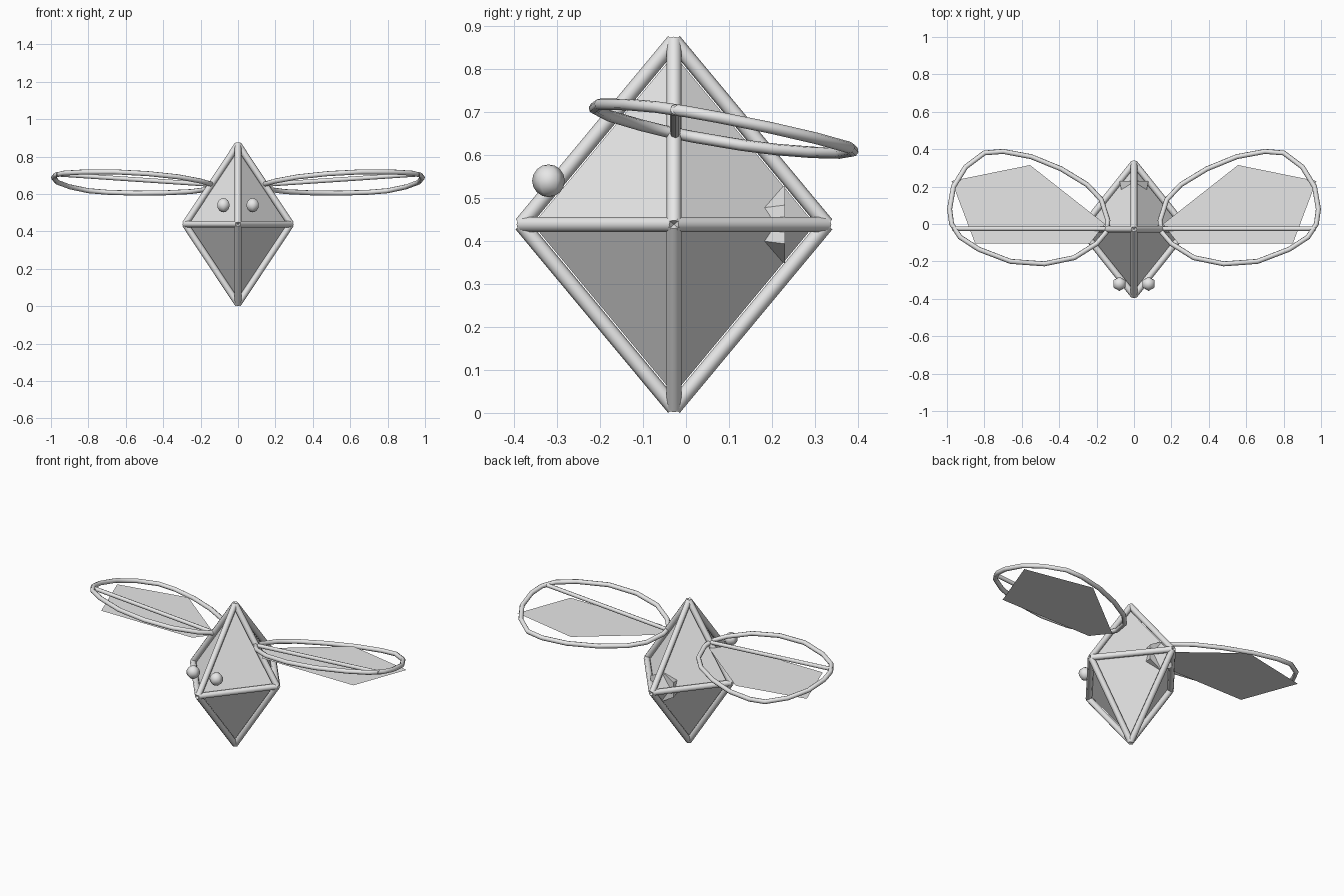
import bpy
import bmesh
from math import pi
from mathutils import Vector

if "Cube" in bpy.data.objects:
    bpy.data.objects.remove(bpy.data.objects["Cube"])

# One shared colour
grey = bpy.data.materials.new("light_grey")
grey.use_nodes = True
grey.diffuse_color = (0.8, 0.8, 0.8, 1)
grey.node_tree.nodes["Principled BSDF"].inputs["Base Color"].default_value = (0.8, 0.8, 0.8, 1)

CENTRE = Vector((0, -0.028, 0.4385))
HALF = Vector((0.283, 0.355, 0.427))


def finish(name, smooth=True):
    obj = bpy.context.object
    obj.name = name
    obj.data.materials.clear()
    obj.data.materials.append(grey)
    if smooth:
        bpy.ops.object.shade_smooth_by_angle(angle=pi / 3)
    return obj


def rod(name, a, b, radius):
    a, b = Vector(a), Vector(b)
    bpy.ops.mesh.primitive_cylinder_add(
        vertices=8, radius=radius, depth=(b - a).length, location=(a + b) / 2,
        rotation=(b - a).to_track_quat("Z", "Y").to_euler())
    return finish(name)


def mesh_object(name, bm):
    mesh = bpy.data.meshes.new(name)
    bm.to_mesh(mesh)
    bm.free()
    obj = bpy.data.objects.new(name, mesh)
    bpy.context.collection.objects.link(obj)
    mesh.materials.append(grey)
    return obj


# Corner points of the diamond-shaped body
corners = []
for axis in range(3):
    for sign in (-1, 1):
        offset = Vector()
        offset[axis] = sign * HALF[axis]
        corners.append(offset)

# Faceted core, sitting just inside the frame
bm = bmesh.new()
for c in corners:
    bm.verts.new(CENTRE + c * 0.925)
bmesh.ops.convex_hull(bm, input=bm.verts)
bmesh.ops.recalc_face_normals(bm, faces=bm.faces)
mesh_object("body_core", bm)

# Frame rods along all twelve edges
for i, a in enumerate(corners):
    for j in range(i + 1, 6):
        if i // 2 != j // 2:
            rod("frame_rod", CENTRE + a, CENTRE + corners[j], 0.0178)

# Six-sided tail, wide end to the back
bpy.ops.mesh.primitive_cone_add(vertices=6, radius1=0.09, radius2=0, depth=0.36,
                                location=(0, 0.05, 0.4385), rotation=(pi / 2, 0, 0))
tail = finish("tail", smooth=False)

# Wing outline and membrane, seen from above
OUTLINE = [(0.14, 0.02), (0.175, 0.13), (0.25, 0.21), (0.39, 0.295), (0.55, 0.36),
           (0.70, 0.388), (0.80, 0.38), (0.90, 0.305), (0.965, 0.2), (0.986, 0.08),
           (0.975, 0.0), (0.93, -0.07), (0.83, -0.135), (0.66, -0.2), (0.48, -0.213),
           (0.32, -0.18), (0.2, -0.105), (0.145, -0.04)]
MEMBRANE = [(0.155, 0.0), (0.235, -0.103), (0.85, -0.103), (0.975, 0.23), (0.556, 0.315)]


def wing_height(x, y):
    return 0.636 + 0.067 * x - 0.19 * y


for side, label in ((1, "left"), (-1, "right")):
    # Eye
    bpy.ops.mesh.primitive_uv_sphere_add(segments=6, ring_count=8, radius=0.038,
                                         location=(side * 0.078, -0.32, 0.54))
    finish(label + "_eye")

    # Wing rim
    curve = bpy.data.curves.new(label + "_wing_rim", "CURVE")
    curve.dimensions = "3D"
    curve.bevel_depth = 0.0135
    curve.bevel_resolution = 2
    spline = curve.splines.new("POLY")
    spline.points.add(len(OUTLINE) - 1)
    spline.use_cyclic_u = True
    for point, (x, y) in zip(spline.points, OUTLINE):
        point.co = (side * x, y, wing_height(x, y), 1)
    rim = bpy.data.objects.new(label + "_wing_rim", curve)
    bpy.context.collection.objects.link(rim)
    bpy.ops.object.select_all(action="DESELECT")
    rim.select_set(True)
    bpy.context.view_layer.objects.active = rim
    bpy.ops.object.convert(target="MESH")
    finish(label + "_wing_rim")

    # Wing spar
    rod(label + "_wing_spar", (side * 0.14, -0.025, wing_height(0.14, -0.025)),
        (side * 0.97, -0.025, wing_height(0.97, -0.025)), 0.012)

    # Flat wing membrane
    bm = bmesh.new()
    face = bm.faces.new([bm.verts.new((side * x, y, 0.625)) for x, y in MEMBRANE])
    face.normal_update()
    if face.normal.z < 0:
        face.normal_flip()
    mesh_object(label + "_wing_membrane", bm)
